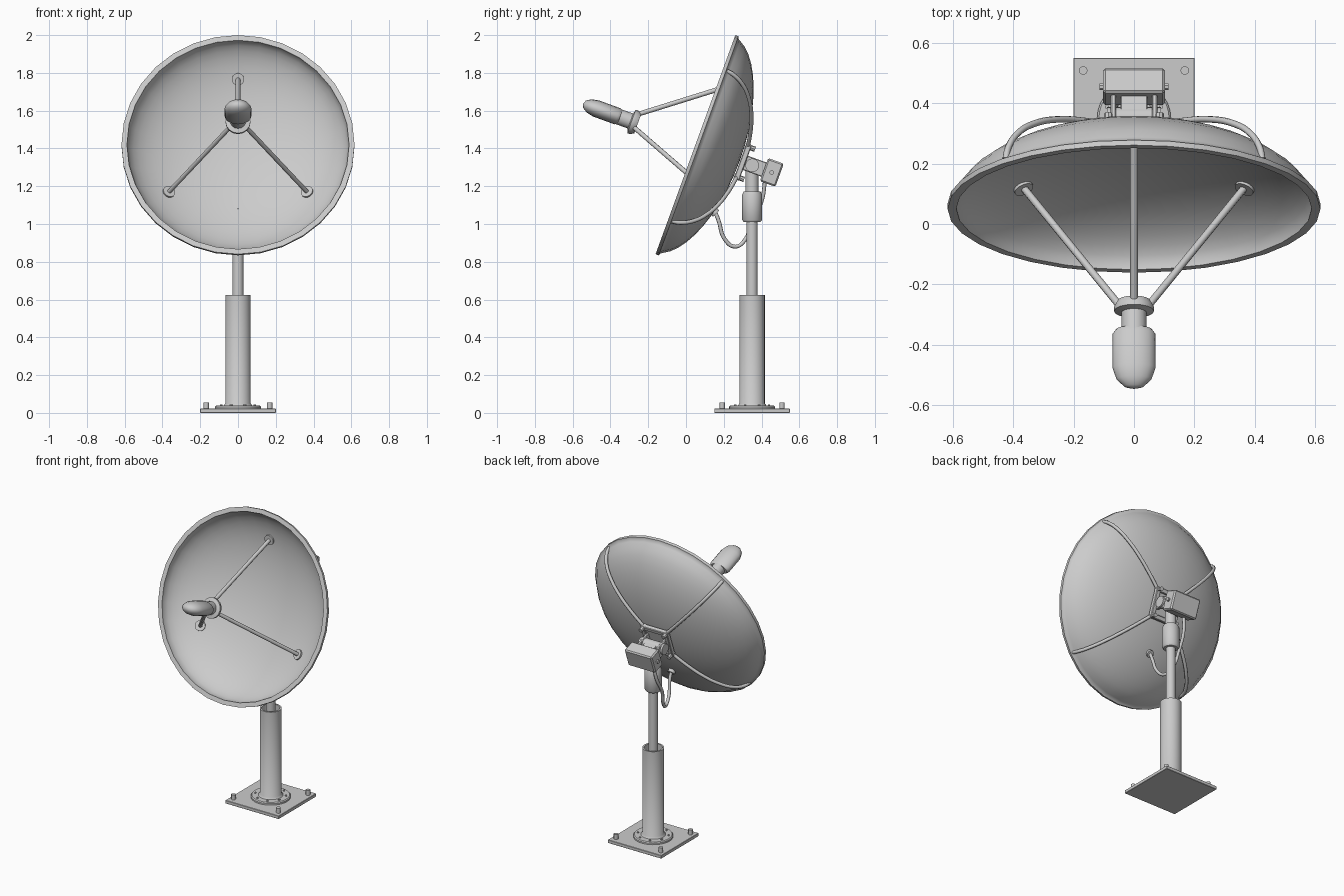
import bpy, bmesh
from math import sin, cos, pi, radians
from mathutils import Matrix, Vector

if "Cube" in bpy.data.objects:
    bpy.data.objects.remove(bpy.data.objects["Cube"])

# Dish frame: local z is the dish axis (20 deg above -y), local y runs up the rim plane
DISH = Matrix.Translation((0, 0.05, 1.42)) @ Matrix.Rotation(radians(70), 4, 'X')
WORLD = Matrix.Identity(4)
POLE = Matrix.Translation((0, 0.35, 0))


def finish(name, bm, mat, angle=40):
    bmesh.ops.remove_doubles(bm, verts=bm.verts, dist=1e-5)
    bmesh.ops.recalc_face_normals(bm, faces=bm.faces)
    me = bpy.data.meshes.new(name)
    bm.to_mesh(me)
    bm.free()
    ob = bpy.data.objects.new(name, me)
    bpy.context.collection.objects.link(ob)
    ob.matrix_world = mat
    bpy.ops.object.select_all(action='DESELECT')
    bpy.context.view_layer.objects.active = ob
    ob.select_set(True)
    bpy.ops.object.shade_smooth_by_angle(angle=radians(angle))
    return ob


def lathe(name, profile, mat, n=32, angle=40):
    """Revolve (radius, height) points about local z."""
    bm = bmesh.new()
    vs = [bm.verts.new((r, 0, z)) for r, z in profile]
    es = [bm.edges.new(p) for p in zip(vs, vs[1:])]
    bmesh.ops.spin(bm, geom=vs + es, cent=(0, 0, 0), axis=(0, 0, 1),
                   angle=2 * pi, steps=n, use_duplicate=False)
    return finish(name, bm, mat, angle)


def disc(name, r, z0, z1, mat, n=24):
    return lathe(name, [(0, z0), (r, z0), (r, z1), (0, z1)], mat, n)


def box(name, size, loc, mat, bevel=0.004):
    bm = bmesh.new()
    bmesh.ops.create_cube(bm, size=1, matrix=Matrix.Translation(loc) @ Matrix.Diagonal((*size, 1)))
    bmesh.ops.bevel(bm, geom=bm.edges[:], offset=bevel, segments=1, affect='EDGES')
    return finish(name, bm, mat, 30)


def tube(name, pts, r, mat, smooth=True):
    cu = bpy.data.curves.new(name, 'CURVE')
    cu.dimensions = '3D'
    cu.bevel_depth, cu.bevel_resolution, cu.use_fill_caps = r, 2, True
    cu.resolution_u = 6
    sp = cu.splines.new('BEZIER' if smooth else 'POLY')
    if smooth:
        sp.bezier_points.add(len(pts) - 1)
        for b, p in zip(sp.bezier_points, pts):
            b.co = p
            b.handle_left_type = b.handle_right_type = 'AUTO'
    else:
        sp.points.add(len(pts) - 1)
        for b, p in zip(sp.points, pts):
            b.co = (*p, 1)
    ob = bpy.data.objects.new(name, cu)
    bpy.context.collection.objects.link(ob)
    ob.matrix_world = mat
    return ob


def facing(loc, direction):
    return Matrix.Translation(loc) @ Vector(direction).to_track_quat('Z', 'Y').to_matrix().to_4x4()


# Reflector dish with a flat lip
def bowl(radius, depth, a):
    return radius * sin(radians(a)), -depth * max(cos(radians(a)), 0) ** 1.1

outer = [bowl(0.605, 0.25, a) for a in range(0, 82, 8)]
inner = [bowl(0.59, 0.23, a) for a in range(84, -1, -7)]
outer[0] = (0, outer[0][1])
lathe("dish", outer + [(0.605, -0.022), (0.617, -0.018), (0.617, 0), (0.588, 0)] + inner, DISH, 32)

# Feed horn: round flange and neck, flattened capsule body
lathe("feed_flange", [(0, 0.325), (0.055, 0.325), (0.066, 0.345), (0.066, 0.36), (0.042, 0.366),
                      (0.042, 0.44), (0, 0.44)], DISH, 16)
lathe("feed_body", [(0, 0.425), (0.06, 0.425), (0.071, 0.44), (0.071, 0.56), (0.058, 0.6),
                    (0.032, 0.625), (0, 0.634)], DISH @ Matrix.Diagonal((1, 0.64, 1, 1)), 16)

# Three feed struts with foot discs
for i in range(3):
    a = radians(90 + 120 * i)
    d = Vector((cos(a), sin(a), 0))
    foot = d * 0.425 + Vector((0, 0, -0.155))
    top = d * 0.048 + Vector((0, 0, 0.34))
    tube(f"feed_strut_{i}", [foot, top], 0.0125, DISH, False)
    disc(f"strut_foot_{i}", 0.033, -0.008, 0.012, DISH @ facing(foot, Vector((0, 0, 1)) - d * 0.45), 16)

# Four diagonal back ribs, standing slightly off the dish
for sx in (-1, 1):
    for sy in (-1, 1):
        pts = []
        for k, r in enumerate((0.12, 0.25, 0.36, 0.46, 0.54, 0.588, 0.6)):
            t = -0.25 * max(1 - (r / 0.605) ** 2, 0) ** 0.55
            off = (0.02, 0.022, 0.026, 0.028, 0.026, 0.015, -0.005)[k]
            pts.append((sx * r * 0.707, sy * r * 0.707, t - off))
        tube(f"back_rib_{sx}_{sy}", pts, 0.011, DISH)
        disc(f"frame_bolt_{sx}_{sy}", 0.014, -0.305, -0.25,
             DISH @ Matrix.Translation((sx * 0.085, sy * 0.085, 0)), 8)

# Square mounting frame behind the dish
for s in (-1, 1):
    box(f"frame_side_{s}", (0.03, 0.2, 0.03), (s * 0.085, 0, -0.267), DISH)
    box(f"frame_rail_{s}", (0.2, 0.03, 0.03), (0, s * 0.085, -0.267), DISH)
    # yoke arms and their side bolts
    box(f"yoke_arm_{s}", (0.018, 0.08, 0.16), (s * 0.068, 0, -0.34), DISH)
    disc(f"housing_bolt_{s}", 0.012, 0, 0.014, DISH @ facing((s * 0.1, 0, -0.43), (s, 0, 0)), 8)
box("frame_plate", (0.15, 0.15, 0.012), (0, 0, -0.262), DISH)

# Tilt pivot and motor housing
disc("tilt_pivot", 0.036, -0.09, 0.09, DISH @ facing((0, 0, -0.32), (1, 0, 0)), 20)
box("pivot_block", (0.09, 0.06, 0.1), (0, 0, -0.35), DISH)
box("motor_housing", (0.205, 0.13, 0.088), (0, 0, -0.43), DISH, 0.008)

# Mast: open sleeve, inner pole, swivel collar and neck
lathe("mast_sleeve", [(0.078, 0.036), (0.067, 0.05), (0.067, 0.625), (0.056, 0.625),
                      (0.056, 0.56), (0, 0.56)], POLE)
disc("mast_pole", 0.029, 0.5, 1.1, POLE)
lathe("swivel_collar", [(0, 1.01), (0.044, 1.01), (0.053, 1.022), (0.053, 1.155),
                        (0.044, 1.172), (0.034, 1.172), (0.034, 1.3), (0, 1.3)], POLE)

# Base plate, round flange and bolts
box("base_plate", (0.4, 0.4, 0.022), (0, 0.35, 0.011), WORLD, 0.002)
lathe("base_flange", [(0, 0.02), (0.122, 0.02), (0.122, 0.032), (0.116, 0.038), (0, 0.038)], POLE)
for sx in (-1, 1):
    for sy in (-1, 1):
        disc(f"anchor_bolt_{sx}_{sy}", 0.014, 0.02, 0.055,
             Matrix.Translation((sx * 0.168, 0.35 + sy * 0.158, 0)), 12)
for i in range(8):
    a = 2 * pi * (i + 0.5) / 8
    disc(f"flange_bolt_{i}", 0.007, 0.036, 0.044, POLE @ Matrix.Translation((0.097 * cos(a), 0.097 * sin(a), 0)), 6)

# Cable looping from the dish back to the motor housing
disc("cable_gland", 0.024, -0.01, 0.014, DISH @ facing((0, -0.3, -0.215), (0, -0.45, -1)), 16)
tube("cable", [(0, 0.145, 1.085), (0, 0.172, 1.02), (-0.015, 0.205, 0.92), (-0.03, 0.26, 0.88),
               (-0.05, 0.315, 0.92), (-0.066, 0.35, 1.02), (-0.06, 0.4, 1.12), (-0.045, 0.42, 1.24)],
     0.0105, WORLD)
